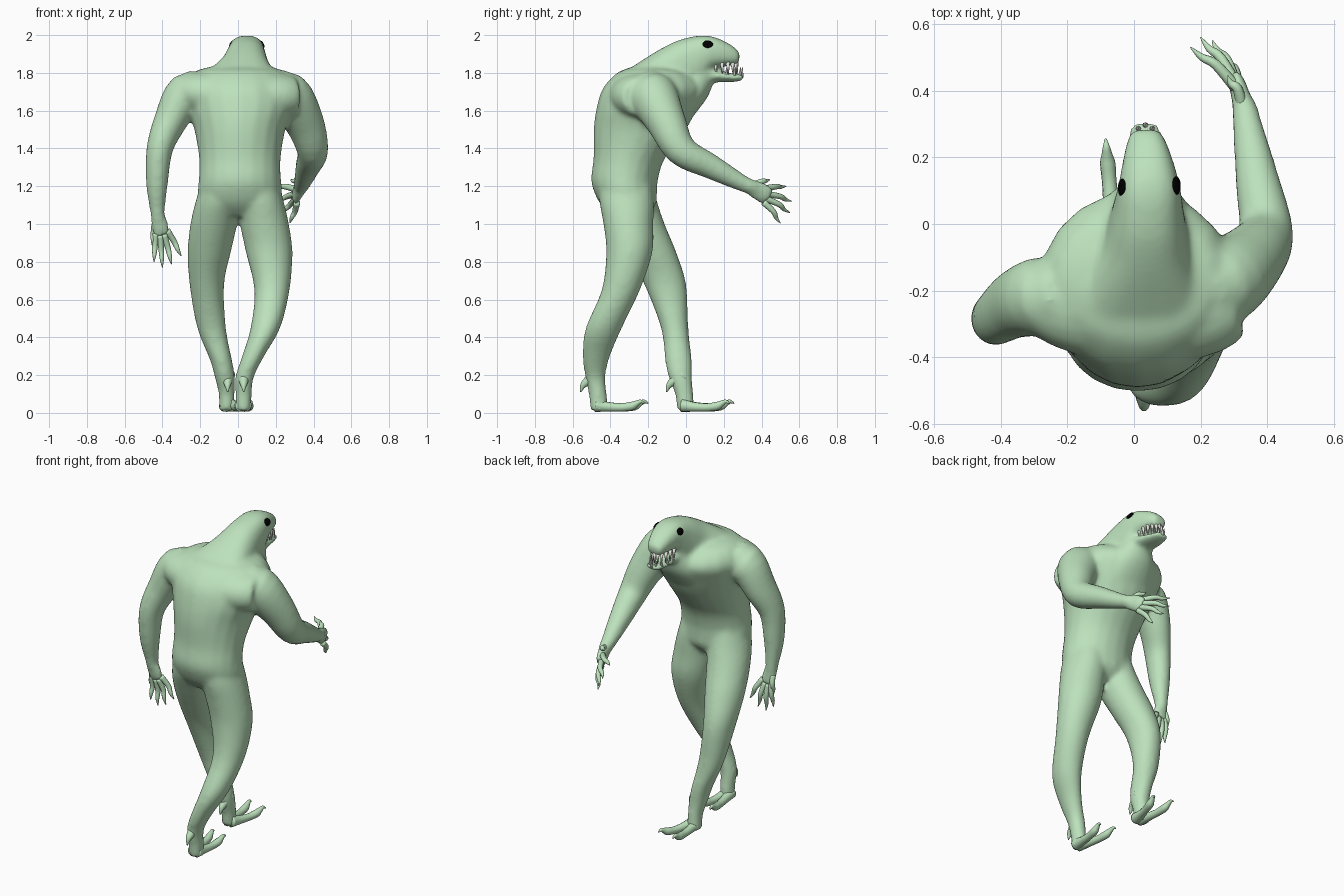
import bpy, bmesh, math
from mathutils import Vector, Matrix


def material(name, rgb):
    m = bpy.data.materials.new(name)
    m.diffuse_color = (*rgb, 1)
    return m


SKIN = material("pale green skin", (0.51, 0.76, 0.51))
BLACK = material("black eye", (0.0, 0.0, 0.0))
IVORY = material("ivory teeth", (0.8, 0.82, 0.75))
UP = Vector((0, 0, 1))


def spline(pts, steps):
    """Catmull-Rom through tuples of any length."""
    out = []
    n = len(pts)
    for i in range(n - 1):
        quad = [pts[max(i - 1, 0)], pts[i], pts[i + 1], pts[min(i + 2, n - 1)]]
        for s in range(steps):
            t = s / steps
            out.append([0.5 * (2 * b + (c - a) * t + (2 * a - 5 * b + 4 * c - d) * t * t
                               + (3 * b - a - 3 * c + d) * t ** 3) for a, b, c, d in zip(*quad)])
    return out + [list(pts[-1])]


def tube(bm, pts, ref=(0, 1, -1), axis=None, sides=20, steps=4, power=1.0):
    """Closed loft of ellipses (power < 1 is boxier): points are (x, y, z, side radius[, other radius])."""
    pts = spline([p if len(p) == 5 else (*p, p[3]) for p in pts], steps)
    pos = [Vector(p[:3]) for p in pts]
    rings = []
    box = lambda v: math.copysign(abs(v) ** power, v)
    for i, p in enumerate(pts):
        t = axis or (pos[min(i + 1, len(pos) - 1)] - pos[max(i - 1, 0)]).normalized()
        side = Vector(ref).cross(t).normalized()
        up = t.cross(side)
        a, b = max(p[3], 0.002), max(p[4], 0.002)
        rings.append([bm.verts.new(pos[i] + side * a * box(math.cos(w)) + up * b * box(math.sin(w)))
                      for w in (2 * math.pi * k / sides for k in range(sides))])
    for r, q in zip(rings, rings[1:]):
        for k in range(sides):
            j = (k + 1) % sides
            bm.faces.new((r[k], r[j], q[j], q[k]))
    bm.faces.new(rings[0][::-1])
    bm.faces.new(rings[-1])


def finish(name, bm, mat):
    bmesh.ops.recalc_face_normals(bm, faces=bm.faces)
    me = bpy.data.meshes.new(name)
    bm.to_mesh(me)
    bm.free()
    me.materials.append(mat)
    for f in me.polygons:
        f.use_smooth = True
    ob = bpy.data.objects.new(name, me)
    bpy.context.collection.objects.link(ob)
    return ob


# Body: lofted parts fused into one skin
body = bmesh.new()
# torso
tube(body, [(.005, -.30, 1.04, .1, .09), (.01, -.305, 1.1, .2, .145), (.01, -.32, 1.17, .224, .167),
            (.01, -.325, 1.24, .218, .178), (.01, -.30, 1.35, .217, .19), (.01, -.245, 1.5, .242, .245),
            (.015, -.205, 1.62, .282, .268), (.01, -.17, 1.72, .29, .27), (.01, -.165, 1.8, .25, .2),
            (.01, -.17, 1.83, .17, .12)], axis=UP)
# shoulder girdle
tube(body, [(-.31, -.215, 1.71, .1, .085), (-.2, -.23, 1.695, .15, .115), (0, -.24, 1.68, .18, .13),
            (.2, -.24, 1.675, .16, .125), (.29, -.215, 1.675, .125, .11)], ref=(0, 0, 1))
# neck and upper jaw
tube(body, [(.02, -.22, 1.72, .22, .13), (.035, -.08, 1.80, .14, .138), (.042, .03, 1.865, .109, .128),
            (.045, .11, 1.905, .094, .096), (.04, .2, 1.897, .073, .067), (.035, .258, 1.88, .055, .044),
            (.034, .282, 1.874, .042, .03)], power=.8)
# throat
tube(body, [(.02, -.06, 1.56, .16, .09), (.03, .0, 1.68, .15, .12), (.04, .05, 1.79, .1, .1),
            (.04, .05, 1.84, .08, .08)], axis=UP)
# lower jaw
tube(body, [(.04, .05, 1.80, .09, .05), (.04, .15, 1.783, .075, .032), (.034, .26, 1.774, .057, .022),
            (.033, .304, 1.78, .038, .018)])
# legs: right one trails, left one leads
tube(body, [(.11, -.32, 1.26, .09, .13), (.118, -.315, 1.13, .122, .145), (.14, -.305, 1.0, .13, .133),
            (.165, -.30, .85, .124, .123), (.18, -.345, .65, .094, .102), (.145, -.435, .45, .079, .097),
            (.08, -.475, .3, .059, .074), (.035, -.48, .19, .05, .054), (.03, -.467, .1, .043, .049),
            (.03, -.46, .012, .043, .047)], axis=UP)
tube(body, [(-.09, -.32, 1.26, .09, .13), (-.1, -.3, 1.13, .122, .145), (-.128, -.25, 1.0, .125, .138),
            (-.152, -.18, .85, .115, .13), (-.165, -.11, .68, .092, .112), (-.14, -.06, .45, .077, .073),
            (-.09, -.04, .28, .059, .072), (-.07, -.03, .19, .054, .063), (-.06, -.01, .1, .043, .049),
            (-.06, 0, .012, .043, .047)], axis=UP)
# arms: right one reaches forward, left one hangs
tube(body, [(.17, -.2, 1.67, .12), (.26, -.175, 1.675, .132), (.35, -.105, 1.54, .106), (.395, -.025, 1.39, .084),
            (.37, .13, 1.305, .067), (.34, .3, 1.215, .045), (.33, .36, 1.193, .039)], ref=(1, 0, 0))
tube(body, [(-.17, -.2, 1.68, .12), (-.275, -.215, 1.69, .12, .11), (-.355, -.24, 1.55, .105, .09),
            (-.414, -.28, 1.4, .085, .071), (-.429, -.28, 1.22, .065, .059), (-.427, -.265, 1.08, .042, .041),
            (-.425, -.26, 1.03, .037)], ref=(1, 0, 0))
# palms
tube(body, [(.335, .33, 1.2, .038, .036), (.318, .39, 1.172, .054, .029), (.302, .44, 1.14, .05, .023)],
     ref=(1, 0, 0))
tube(body, [(-.425, -.265, 1.05, .036, .036), (-.415, -.255, 1.0, .046, .029), (-.402, -.245, .94, .046, .023)],
     ref=(0, 1, 0))
skin = finish("body", body, SKIN)
fuse = skin.modifiers.new("fuse", "REMESH")
fuse.mode = "VOXEL"
fuse.voxel_size = 0.012
fuse.use_smooth_shade = True
soft = skin.modifiers.new("soften", "SMOOTH")
soft.factor = 0.5
soft.iterations = 16


# Fingers: base on the palm, tapering to a claw
def fingers(name, bases, tips, bow):
    bm = bmesh.new()
    for b, t in zip(bases, tips):
        b, t = Vector(b), Vector(t)
        mid = b.lerp(t, .5) + Vector(bow)
        tube(bm, [(*b, .018), (*mid, .015), (*b.lerp(t, .75), .011), (*t, .002)], ref=(1, .3, .2), sides=10)
    finish(name, bm, SKIN)


fingers("right_fingers",
        [(.325, .35, 1.205), (.305, .41, 1.185), (.305, .42, 1.16), (.305, .42, 1.135), (.312, .41, 1.115)],
        [(.28, .445, 1.235), (.17, .53, 1.2), (.2, .56, 1.12), (.235, .55, 1.06), (.275, .5, 1.005)],
        (.008, .008, .006))
fingers("left_fingers",
        [(-.44, -.25, 1.0), (-.435, -.245, .95), (-.412, -.245, .94), (-.392, -.245, .945), (-.375, -.245, .965)],
        [(-.455, -.24, .89), (-.445, -.25, .8), (-.4, -.24, .77), (-.35, -.23, .785), (-.3, -.22, .83)],
        (.0, .01, .008))


# Feet: two long clawed toes and a heel spur each
def foot(name, x, y, tips):
    bm = bmesh.new()
    for tx, ty in tips:
        b, t = Vector((x, y, .035)), Vector((tx, ty, .05))
        b.x += .25 * (tx - x)
        p = lambda f, z: (b.x + (t.x - b.x) * f, b.y + (t.y - b.y) * f, z)
        tube(bm, [(*p(-.05, .04), .035), (*p(.2, .032), .026), (*p(.5, .029), .022), (*p(.72, .036), .023),
                  (*p(.83, .05), .016), (*p(.92, .06), .01), (*p(1, .05), .003)], sides=12)
    tube(bm, [(x, y, .2, .04), (x, y - .045, .175, .028), (x, y - .08, .145, .016), (x, y - .092, .11, .003)],
         ref=(1, 0, 0), sides=12)
    finish(name, bm, SKIN)


foot("right_foot", .03, -.465, [(-.03, -.2), (.068, -.22)])
foot("left_foot", -.055, -.01, [(-.085, .255), (.035, .23)])


# Teeth: cones around each jaw
def teeth(name, count, rx, ry, y0, z0, z1, r):
    bm = bmesh.new()
    for k in range(count):
        w = math.pi * k / (count - 1)
        px, py = .034 + rx * math.cos(w), y0 + ry * math.sin(w)
        tube(bm, [(px, py, z0, r), (px, py + .004, z1, .001)], ref=(1, 0, 0), sides=8, steps=1)
    finish(name, bm, IVORY)


teeth("upper_teeth", 11, .058, .112, .155, 1.86, 1.79, .012)
teeth("lower_teeth", 9, .054, .135, .16, 1.775, 1.828, .01)

# Eyes: thin black ovals on the sides of the head
for name, x, y, s in (("right_eye", .127, .115, 1), ("left_eye", -.035, .108, -1)):
    bm = bmesh.new()
    bmesh.ops.create_uvsphere(bm, u_segments=20, v_segments=12, radius=1)
    place = (Matrix.Translation((x, y, 1.952)) @ Matrix.Rotation(-s * .5, 4, "Y")
             @ Matrix.Diagonal((.009, .028, .022, 1)))
    bmesh.ops.transform(bm, matrix=place, verts=bm.verts)
    finish(name, bm, BLACK)
